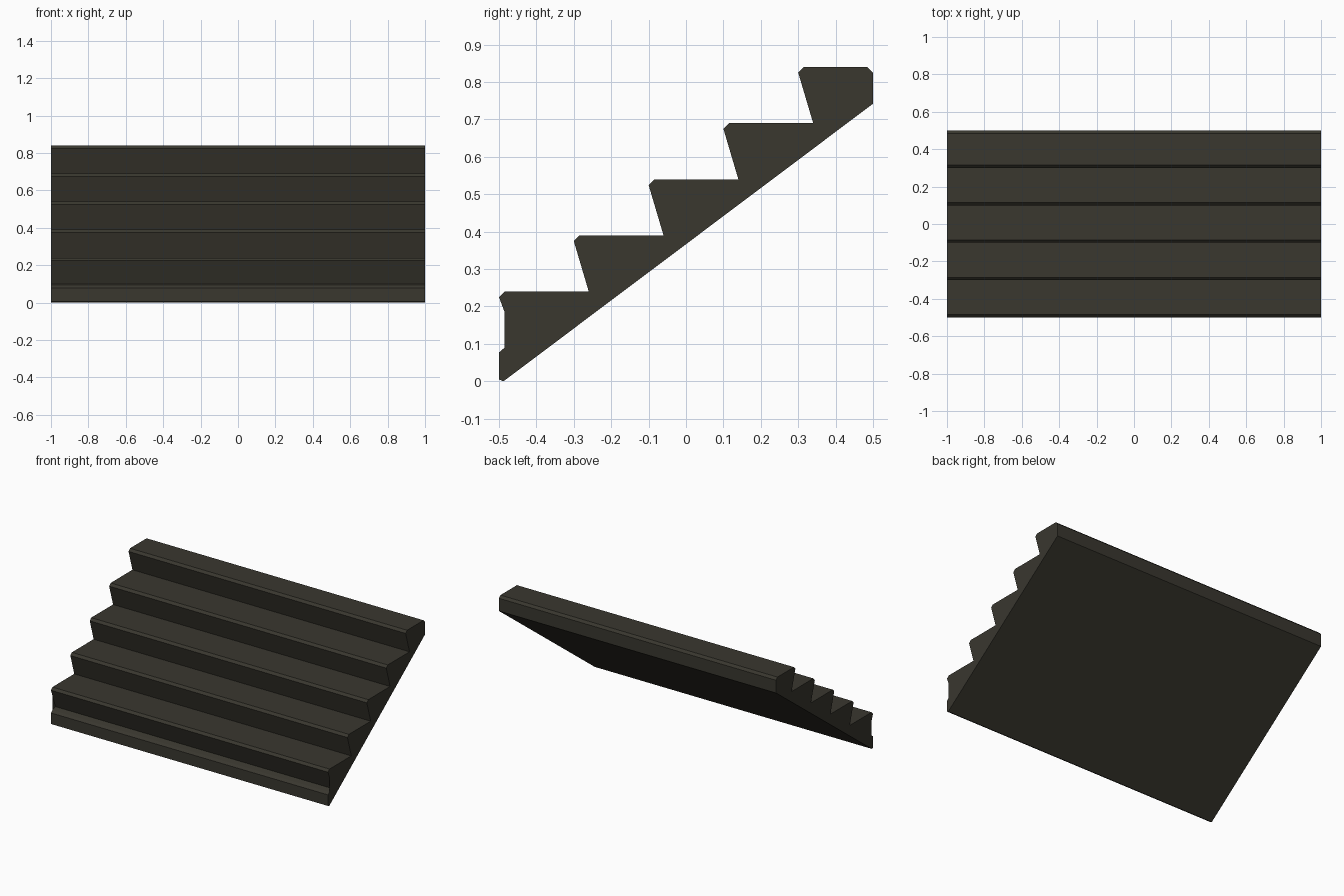
import bpy, bmesh

if "Cube" in bpy.data.objects:
    bpy.data.objects.remove(bpy.data.objects["Cube"])

# Single dark stone colour
mat = bpy.data.materials.new("dark_stone")
mat.diffuse_color = (0.041, 0.038, 0.028, 1)
mat.use_nodes = True
mat.node_tree.nodes["Principled BSDF"].inputs["Base Color"].default_value = mat.diffuse_color

# Side profile (y, z): sloped underside, back edge and top rear chamfer
profile = [(-0.5, 0.005), (-0.488, 0.0), (0.5, 0.742), (0.5, 0.825), (0.485, 0.84)]

# Five treads from top to bottom, each with a chamfered nose and undercut riser
for i in range(4, -1, -1):
    y, z = -0.5 + 0.2 * i, 0.24 + 0.15 * i
    profile += [(y + 0.015, z), (y, z - 0.015)]
    if i > 0:
        profile.append((y + 0.04, z - 0.15))
        
# Short foot lip below the lowest tread
profile += [(-0.453, 0.1), (-0.485, 0.09), (-0.5, 0.077)]

# Close off the inner corner of each tread: riser foot joins the tread below
bm = bmesh.new()
ends = [[bm.verts.new((x, y, z)) for y, z in profile] for x in (-1, 1)]
n = len(profile)
for i in range(n):
    j = (i + 1) % n
    bm.faces.new((ends[0][i], ends[0][j], ends[1][j], ends[1][i]))
caps = [bm.faces.new(e) for e in ends]
bmesh.ops.triangulate(bm, faces=caps)
bmesh.ops.recalc_face_normals(bm, faces=bm.faces)

mesh = bpy.data.meshes.new("stair_flight")
bm.to_mesh(mesh)
bm.free()
mesh.materials.append(mat)
bpy.context.collection.objects.link(bpy.data.objects.new("stair_flight", mesh))
